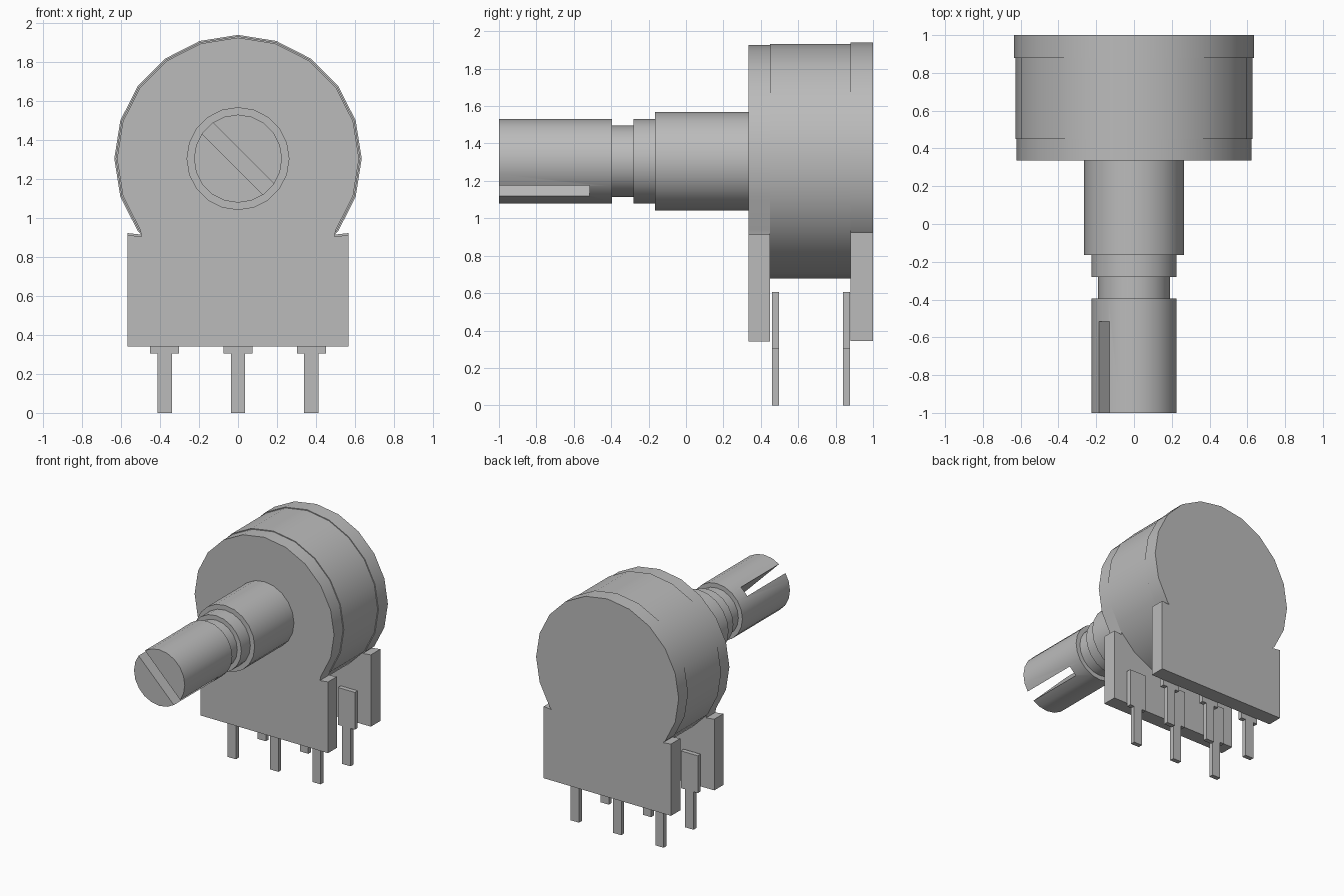
import bpy
import bmesh
import math
from mathutils import Matrix

if "Cube" in bpy.data.objects:
    bpy.data.objects.remove(bpy.data.objects["Cube"], do_unlink=True)

AXIS_Z = 1.305
SIDES = 20

grey = bpy.data.materials.new("plain grey")
grey.use_nodes = True
colour = (0.5, 0.5, 0.5, 1)
grey.diffuse_color = colour
grey.node_tree.nodes["Principled BSDF"].inputs["Base Color"].default_value = colour


def finish(name, bm):
    bmesh.ops.recalc_face_normals(bm, faces=bm.faces)
    mesh = bpy.data.meshes.new(name)
    bm.to_mesh(mesh)
    bm.free()
    mesh.materials.append(grey)
    obj = bpy.data.objects.new(name, mesh)
    bpy.context.collection.objects.link(obj)
    return obj


def activate(obj):
    bpy.ops.object.select_all(action='DESELECT')
    obj.select_set(True)
    bpy.context.view_layer.objects.active = obj


def smooth(obj):
    activate(obj)
    bpy.ops.object.shade_smooth_by_angle(angle=math.radians(30))


def arc(radius, first, last):
    """Points of the regular polygon around the shaft axis, by corner index."""
    step = 2 * math.pi / SIDES
    return [(radius * math.cos(i * step), AXIS_Z + radius * math.sin(i * step))
            for i in range(first, last + 1)]


def extrude(name, outline, y0, y1):
    """Extrude an (x, z) outline along y."""
    bm = bmesh.new()
    face = bm.faces.new([bm.verts.new((x, y0, z)) for x, z in outline])
    side = bmesh.ops.extrude_face_region(bm, geom=[face])["geom"]
    verts = [v for v in side if isinstance(v, bmesh.types.BMVert)]
    bmesh.ops.translate(bm, verts=verts, vec=(0, y1 - y0, 0))
    return finish(name, bm)


def lathe(name, profile):
    """Stack rings of (y, radius) into one closed turned part."""
    bm = bmesh.new()
    rings = [[bm.verts.new((x, y, z)) for x, z in arc(r, 0, SIDES - 1)]
             for y, r in profile]
    for a, b in zip(rings, rings[1:]):
        for i in range(SIDES):
            j = (i + 1) % SIDES
            bm.faces.new((a[i], a[j], b[j], b[i]))
    bm.faces.new(rings[0])
    bm.faces.new(rings[-1])
    return finish(name, bm)


# Round housing between the two end plates
smooth(lathe("housing", [(0.45, 0.628), (0.88, 0.628)]))

# End plates: round head with a square foot
for name, radius, y0, y1, foot, shoulder in (
        ("front_plate", 0.621, 0.335, 0.45, 0.34, 0.913),
        ("back_plate", 0.635, 0.88, 1.0, 0.345, 0.923)):
    outline = arc(radius, -2, 12)
    outline += [(-0.495, shoulder - 0.008), (-0.567, shoulder), (-0.567, foot),
                (0.567, foot), (0.567, shoulder), (0.495, shoulder - 0.008)]
    smooth(extrude(name, outline, y0, y1))

# Threaded collar and grooved shaft
smooth(lathe("bushing", [(-0.165, 0.264), (0.335, 0.264)]))
shaft = lathe("shaft", [(-1, 0.226), (-0.395, 0.226), (-0.395, 0.19),
                        (-0.28, 0.19), (-0.28, 0.226), (-0.165, 0.226)])

# Diagonal screwdriver slot in the shaft tip
bm = bmesh.new()
bmesh.ops.create_cube(bm, size=1, matrix=(
    Matrix.Translation((0, -0.815, AXIS_Z))
    @ Matrix.Rotation(math.radians(45), 4, 'Y')
    @ Matrix.Diagonal((0.7, 0.6, 0.08, 1))))
cutter = finish("slot_cutter", bm)
cutter.hide_render = True
activate(shaft)
cut = shaft.modifiers.new("slot", 'BOOLEAN')
cut.operation = 'DIFFERENCE'
cut.solver = 'EXACT'
cut.object = cutter
bpy.ops.object.modifier_apply(modifier=cut.name)
bpy.data.objects.remove(cutter, do_unlink=True)
smooth(shaft)

# Two rows of three stepped pins
half = [(0.037, 0), (0.037, 0.305), (0.075, 0.305), (0.075, 0.605)]
for row, y in (("front", 0.46), ("back", 0.84)):
    for side, x in (("right", -0.377), ("middle", 0), ("left", 0.377)):
        outline = [(x + w, z) for w, z in half]
        outline += [(x - w, z) for w, z in reversed(half)]
        extrude(f"{row}_pin_{side}", outline, y, y + 0.036)
